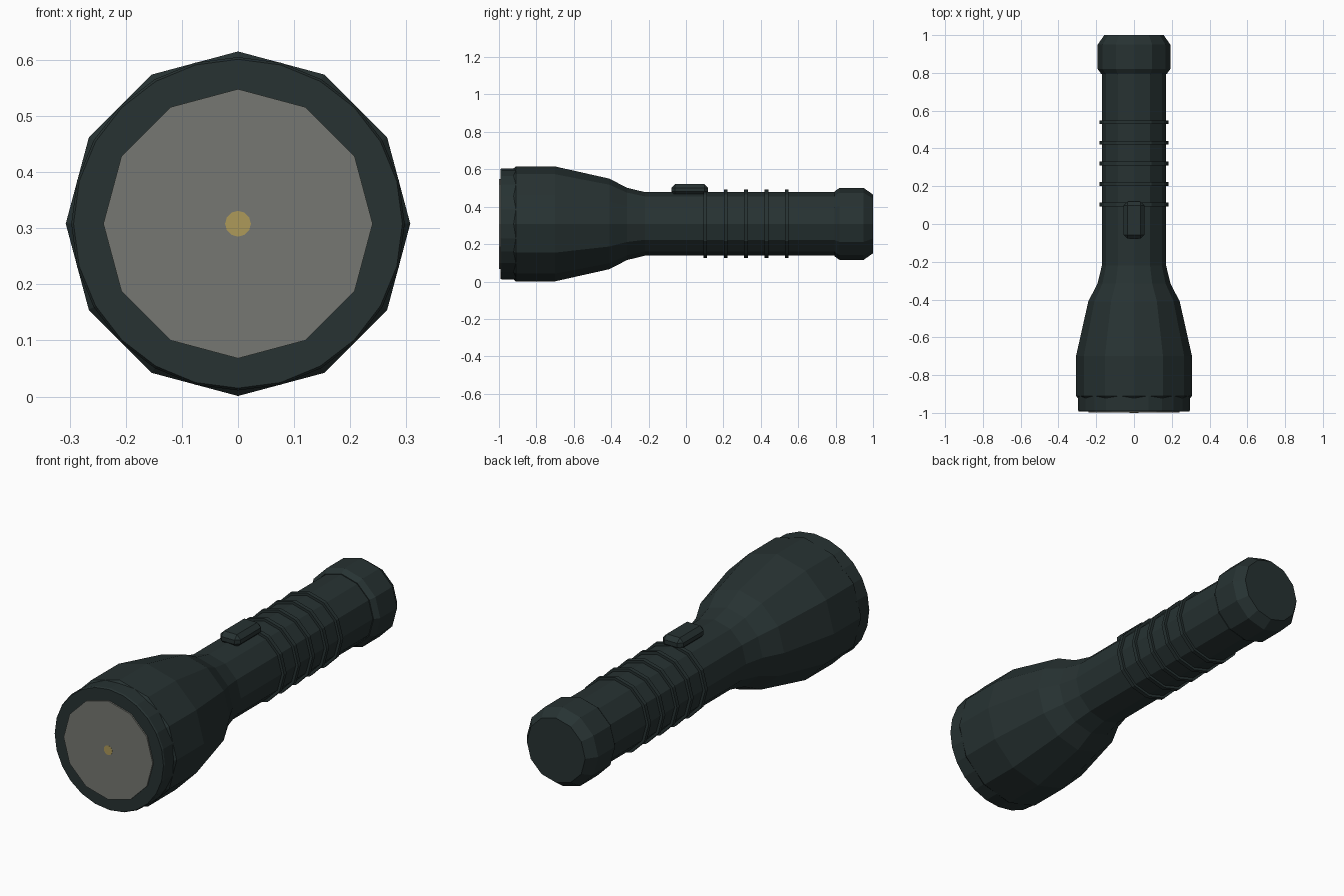
import bpy, bmesh, math

if "Cube" in bpy.data.objects:
    bpy.data.objects.remove(bpy.data.objects["Cube"])

AXIS_Z = 0.308


def material(name, rgb):
    m = bpy.data.materials.new(name)
    m.diffuse_color = (*rgb, 1)
    m.use_nodes = True
    m.node_tree.nodes["Principled BSDF"].inputs["Base Color"].default_value = m.diffuse_color
    return m


BODY = material("dark green grey", (0.020, 0.032, 0.032))
LENS = material("lens grey", (0.18, 0.187, 0.168))
BULB = material("bulb amber", (0.42, 0.32, 0.10))


def finish(bm, name, mat):
    bmesh.ops.recalc_face_normals(bm, faces=bm.faces)
    me = bpy.data.meshes.new(name)
    bm.to_mesh(me)
    bm.free()
    me.materials.append(mat)
    ob = bpy.data.objects.new(name, me)
    bpy.context.collection.objects.link(ob)
    return ob


def lathe(name, profile, mat, sides=12):
    """Closed solid turned around the y axis from (radius, y) points."""
    bm = bmesh.new()
    loops = []
    for r, y in profile:
        loops.append([bm.verts.new((r * math.sin(2 * math.pi * i / sides), y,
                                    AXIS_Z + r * math.cos(2 * math.pi * i / sides)))
                      for i in range(sides)])
    for a, b in zip(loops, loops[1:]):
        for i in range(sides):
            j = (i + 1) % sides
            bm.faces.new((a[i], a[j], b[j], b[i]))
    bm.faces.new(loops[0])
    bm.faces.new(loops[-1])
    return finish(bm, name, mat)


# Head flaring from the handle tube
lathe("body", [(0.290, -0.93), (0.307, -0.91), (0.307, -0.70), (0.242, -0.41),
               (0.193, -0.315), (0.170, -0.22), (0.170, 0.82)], BODY)

# Front bezel, rounder than the head
lathe("bezel", [(0.297, -0.90), (0.297, -0.985), (0.293, -0.992)], BODY, 24)

# Lens and bulb
lathe("lens", [(0.240, -0.98), (0.240, -0.999)], LENS)
lathe("bulb", [(0.023, -0.99), (0.023, -1.0)], BULB)

# Grip rings
for k in range(5):
    y = 0.103 + 0.109 * k
    lathe(f"grip_ring_{k + 1}", [(0.183, y - 0.01), (0.183, y + 0.01)], BODY)

# Tail cap
lathe("tail_cap", [(0.174, 0.795), (0.192, 0.82), (0.192, 0.95), (0.157, 1.0)], BODY)

# Switch with chamfered edges
bm = bmesh.new()
bmesh.ops.create_cube(bm, size=1)
for v in bm.verts:
    v.co = (v.co.x * 0.11, 0.02 + v.co.y * 0.196, 0.491 + v.co.z * 0.06)
bmesh.ops.bevel(bm, geom=bm.edges[:], offset=0.02, segments=1, affect='EDGES')
finish(bm, "switch", BODY)
